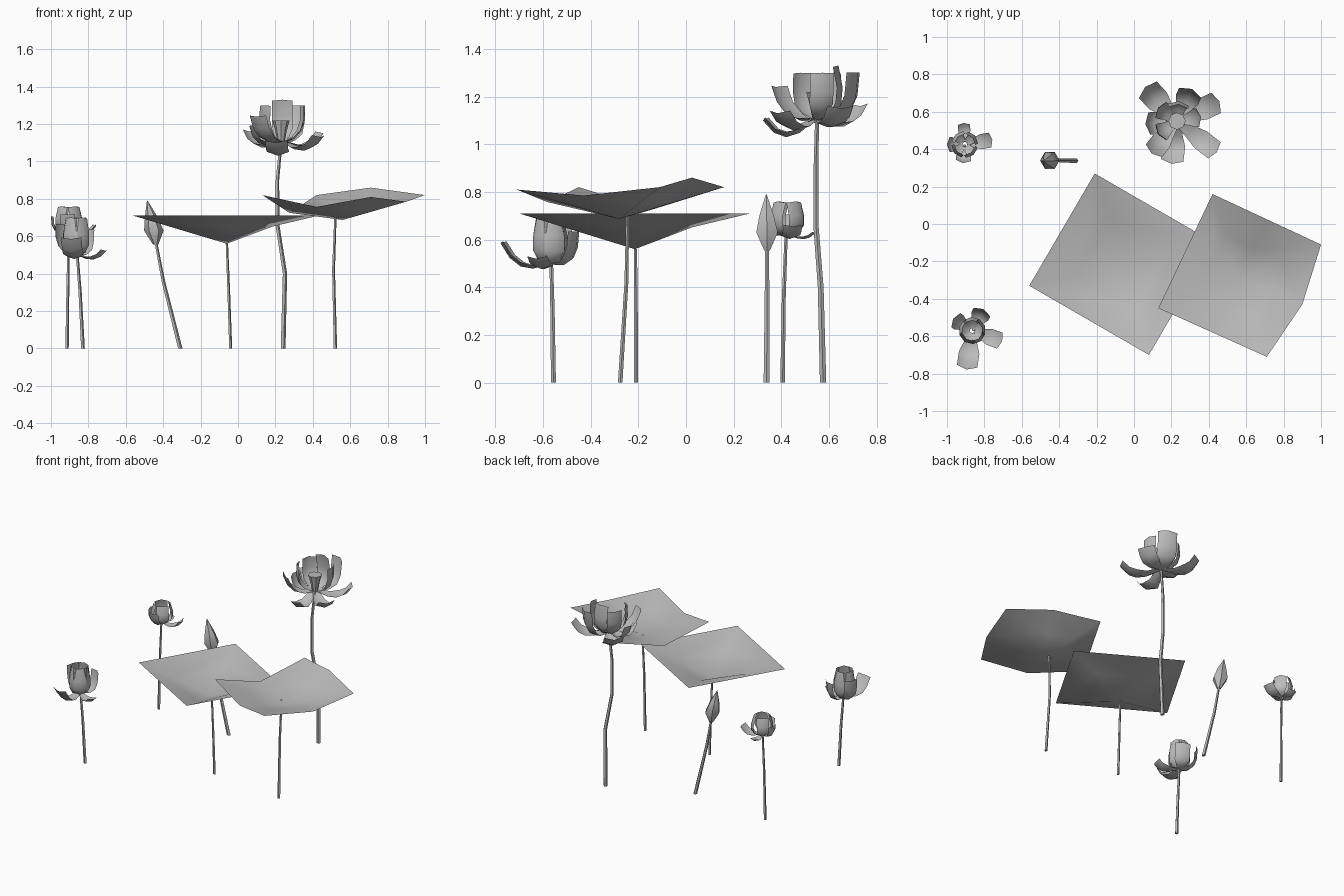
import bpy
import bmesh
from math import radians, cos, sin, pi
from mathutils import Vector

cube = bpy.data.objects.get("Cube")
if cube:
    bpy.data.objects.remove(cube, do_unlink=True)

grey = bpy.data.materials.new("plain grey")
grey.use_nodes = True
grey.diffuse_color = (0.5, 0.5, 0.5, 1)
bsdf = next(n for n in grey.node_tree.nodes if n.type == 'BSDF_PRINCIPLED')
bsdf.inputs["Base Color"].default_value = grey.diffuse_color


def finish(bm, name, angle=60):
    mesh = bpy.data.meshes.new(name)
    bm.to_mesh(mesh)
    bm.free()
    mesh.materials.append(grey)
    obj = bpy.data.objects.new(name, mesh)
    bpy.context.collection.objects.link(obj)
    bpy.ops.object.select_all(action='DESELECT')
    obj.select_set(True)
    bpy.context.view_layer.objects.active = obj
    bpy.ops.object.shade_smooth_by_angle(angle=radians(angle))
    return obj


def tube(name, rings, sides, angle):
    """Loft round sections; each ring is (x, y, z, radius)."""
    bm = bmesh.new()
    loops = []
    for x, y, z, r in rings:
        loops.append([bm.verts.new((x + r * cos(2 * pi * i / sides),
                                    y + r * sin(2 * pi * i / sides), z))
                      for i in range(sides)])
    for a, b in zip(loops, loops[1:]):
        for i in range(sides):
            j = (i + 1) % sides
            bm.faces.new((a[i], a[j], b[j], b[i]))
    bm.faces.new(loops[0][::-1])
    bm.faces.new(loops[-1])
    return finish(bm, name, angle)


def stem(name, points, base, top):
    n = len(points) - 1
    tube(name, [(*p, base + (top - base) * i / n) for i, p in enumerate(points)], 5, 40)


def leaf(name, rim, inner, centre):
    """Folded pad: rim loop, inner loop at the rim corners, low centre."""
    bm = bmesh.new()
    outer = [bm.verts.new(p) for p in rim]
    ring = [bm.verts.new(p) for p in inner]
    mid = bm.verts.new(centre)
    n = len(outer)
    for i in range(n):
        j = (i + 1) % n
        bm.faces.new((outer[i], ring[i], outer[j]))
        bm.faces.new((outer[j], ring[i], ring[j]))
        bm.faces.new((ring[i], mid, ring[j]))
    bmesh.ops.recalc_face_normals(bm, faces=bm.faces)
    if sum(f.normal.z for f in bm.faces) < 0:
        bmesh.ops.reverse_faces(bm, faces=bm.faces)
    finish(bm, name, 80)


def blossom(name, origin, petals, cup=0.18, steps=4):
    """Petals are (azimuth, reach, tip height, bend reach, bend height, width)."""
    bm = bmesh.new()
    origin = Vector(origin)
    for az, reach, tip, bend, low, width in petals:
        out = Vector((cos(radians(az)), sin(radians(az)), 0))
        side = Vector((-out.y, out.x, 0))
        up = Vector((0, 0, 1))
        p0, p1, p2 = out * 0.012, out * bend + up * low, out * reach + up * tip
        rows = []
        for k in range(steps + 1):
            t = k / steps
            p = p0 * (1 - t) ** 2 + p1 * 2 * t * (1 - t) + p2 * t * t
            tangent = ((p1 - p0) * (1 - t) + (p2 - p1) * t).normalized()
            normal = tangent.cross(side)
            half = width * (0.2 + 0.3 * min(1, t * 2))
            rows.append([bm.verts.new(origin + p + side * s * half
                                      + normal * cup * half * abs(s) * 2)
                         for s in (-1, 0, 1)])
        for a, b in zip(rows, rows[1:]):
            for i in range(2):
                bm.faces.new((a[i], b[i], b[i + 1], a[i + 1]))
    bmesh.ops.recalc_face_normals(bm, faces=bm.faces)
    finish(bm, name)


# Floating pads
corners = [Vector(p) for p in ((-0.21, 0.27, 0.71), (0.43, -0.10, 0.71),
                               (0.08, -0.70, 0.71), (-0.56, -0.33, 0.71))]
heart = Vector((-0.06, -0.215, 0.56))
folds = [(c + heart) / 2 for c in corners]
folds[0].z = folds[1].z = 0.652
leaf("left_pad", corners, folds, heart)

rim = [Vector(p) for p in ((0.42, 0.16, 0.82), (0.71, 0.025, 0.86), (1.0, -0.11, 0.82),
                           (0.90, -0.43, 0.785), (0.71, -0.71, 0.81), (0.42, -0.58, 0.757),
                           (0.13, -0.45, 0.82), (0.275, -0.145, 0.725))]
heart = Vector((0.56, -0.28, 0.687))
leaf("right_pad", rim, [(p + heart) / 2 for p in rim], heart)

# Stems
stem("left_pad_stem", [(-0.04, -0.21, 0), (-0.05, -0.21, 0.3), (-0.06, -0.212, 0.56)], 0.009, 0.007)
stem("right_pad_stem", [(0.52, -0.276, 0), (0.51, -0.25, 0.42), (0.52, -0.245, 0.7)], 0.010, 0.007)
stem("large_flower_stem", [(0.24, 0.575, 0), (0.25, 0.565, 0.4), (0.21, 0.545, 0.66),
                           (0.21, 0.545, 0.9), (0.23, 0.55, 1.11)], 0.014, 0.009)
stem("front_flower_stem", [(-0.83, -0.556, 0), (-0.845, -0.56, 0.3), (-0.86, -0.565, 0.5)], 0.011, 0.008)
stem("rear_flower_stem", [(-0.915, 0.405, 0), (-0.91, 0.41, 0.35), (-0.905, 0.42, 0.62)], 0.010, 0.007)
stem("bud_stem", [(-0.31, 0.338, 0), (-0.40, 0.34, 0.36), (-0.44, 0.34, 0.57)], 0.013, 0.008)

# Closed bud
tube("bud", [(-0.44, 0.34, 0.555, 0.014), (-0.45, 0.34, 0.63, 0.052),
             (-0.463, 0.338, 0.70, 0.035), (-0.485, 0.337, 0.79, 0.002)], 6, 40)

# Large open flower: spreading petals, then upright ones, then the seed pod
blossom("large_flower", (0.23, 0.55, 1.10), [
    (133, 0.25, 0.06, 0.18, -0.08, 0.13),
    (65, 0.19, 0.20, 0.19, -0.04, 0.13),
    (25, 0.25, 0.05, 0.18, -0.08, 0.12),
    (-38, 0.27, 0.03, 0.18, -0.10, 0.11),
    (-97, 0.23, 0.0, 0.14, -0.14, 0.12),
    (232, 0.22, 0.14, 0.17, -0.03, 0.11),
    (185, 0.17, 0.09, 0.15, -0.05, 0.12),
    (85, 0.09, 0.23, 0.15, 0.02, 0.11),
    (145, 0.12, 0.20, 0.15, 0.02, 0.10),
    (215, 0.12, 0.20, 0.15, 0.02, 0.10),
    (10, 0.13, 0.20, 0.15, 0.02, 0.10)])
tube("seed_pod", [(0.23, 0.55, 1.10, 0.018), (0.23, 0.55, 1.17, 0.032),
                  (0.23, 0.55, 1.22, 0.046)], 8, 40)

# Small half-open flowers: spreading petals plus an upright cup
def cup_of(count, start, height, width):
    return [(start + 360 * i / count, 0.055, height, 0.11, 0.01, width) for i in range(count)]


blossom("front_flower", (-0.865, -0.57, 0.495), [
    (262, 0.21, 0.09, 0.14, -0.06, 0.11),
    (-20, 0.17, 0.025, 0.11, -0.05, 0.09),
    (62, 0.13, 0.14, 0.13, -0.03, 0.10),
    (148, 0.12, 0.17, 0.13, 0.0, 0.09)] + cup_of(5, 20, 0.205, 0.085))
blossom("rear_flower", (-0.905, 0.425, 0.615), [
    (10, 0.15, 0.04, 0.10, -0.04, 0.08),
    (92, 0.115, 0.01, 0.08, -0.03, 0.065),
    (180, 0.095, 0.09, 0.10, -0.01, 0.08),
    (265, 0.10, 0.10, 0.09, -0.01, 0.08)] + cup_of(4, 40, 0.145, 0.08))
